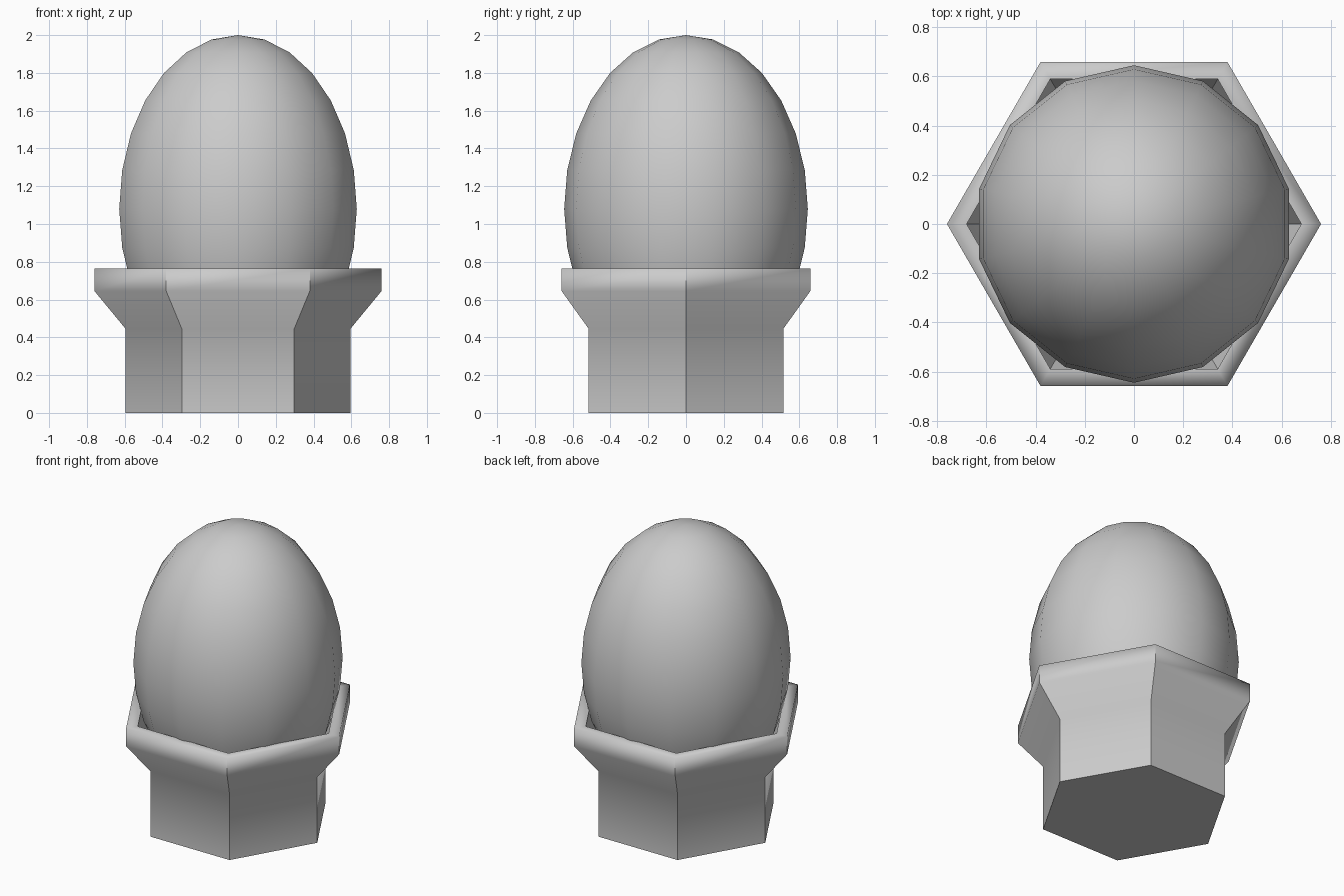
import bpy, bmesh, math

if "Cube" in bpy.data.objects:
    bpy.data.objects.remove(bpy.data.objects["Cube"])


def finish(bm, name):
    bmesh.ops.recalc_face_normals(bm, faces=bm.faces)
    mesh = bpy.data.meshes.new(name)
    bm.to_mesh(mesh)
    bm.free()
    obj = bpy.data.objects.new(name, mesh)
    bpy.context.collection.objects.link(obj)
    return obj


# Egg: stretched sphere with 14 segments and 14 rings
bm = bmesh.new()
bmesh.ops.create_uvsphere(bm, u_segments=14, v_segments=14, radius=1)
for v in bm.verts:
    v.co = (v.co.x * 0.645, v.co.y * 0.645, 1.08 + v.co.z * 0.92)
for f in bm.faces:
    f.smooth = True
finish(bm, "egg")

# Egg cup: hollow hexagonal shell, (radius, z) from outer base over the rim to the inner floor
profile = [(0.595, 0), (0.595, 0.445), (0.76, 0.645), (0.76, 0.765),
           (0.68, 0.765), (0.68, 0.675), (0.515, 0.475), (0.515, 0.07)]
bm = bmesh.new()
rings = [[bm.verts.new((r * math.cos(i * math.pi / 3), r * math.sin(i * math.pi / 3), z))
          for i in range(6)] for r, z in profile]
for a, b in zip(rings, rings[1:]):
    for i in range(6):
        j = (i + 1) % 6
        bm.faces.new((a[i], a[j], b[j], b[i])).smooth = True
bm.faces.new(rings[0][::-1])
bm.faces.new(rings[-1])

# Crisp corners and inner rim, soft bends and outer rim
for k, (a, b) in enumerate(zip(rings, rings[1:])):
    if k != 3:
        for p, q in zip(a, b):
            bm.edges.get((p, q)).smooth = False
for k in (0, 4, 7):
    for i in range(6):
        bm.edges.get((rings[k][i], rings[k][(i + 1) % 6])).smooth = False
finish(bm, "egg_cup")
